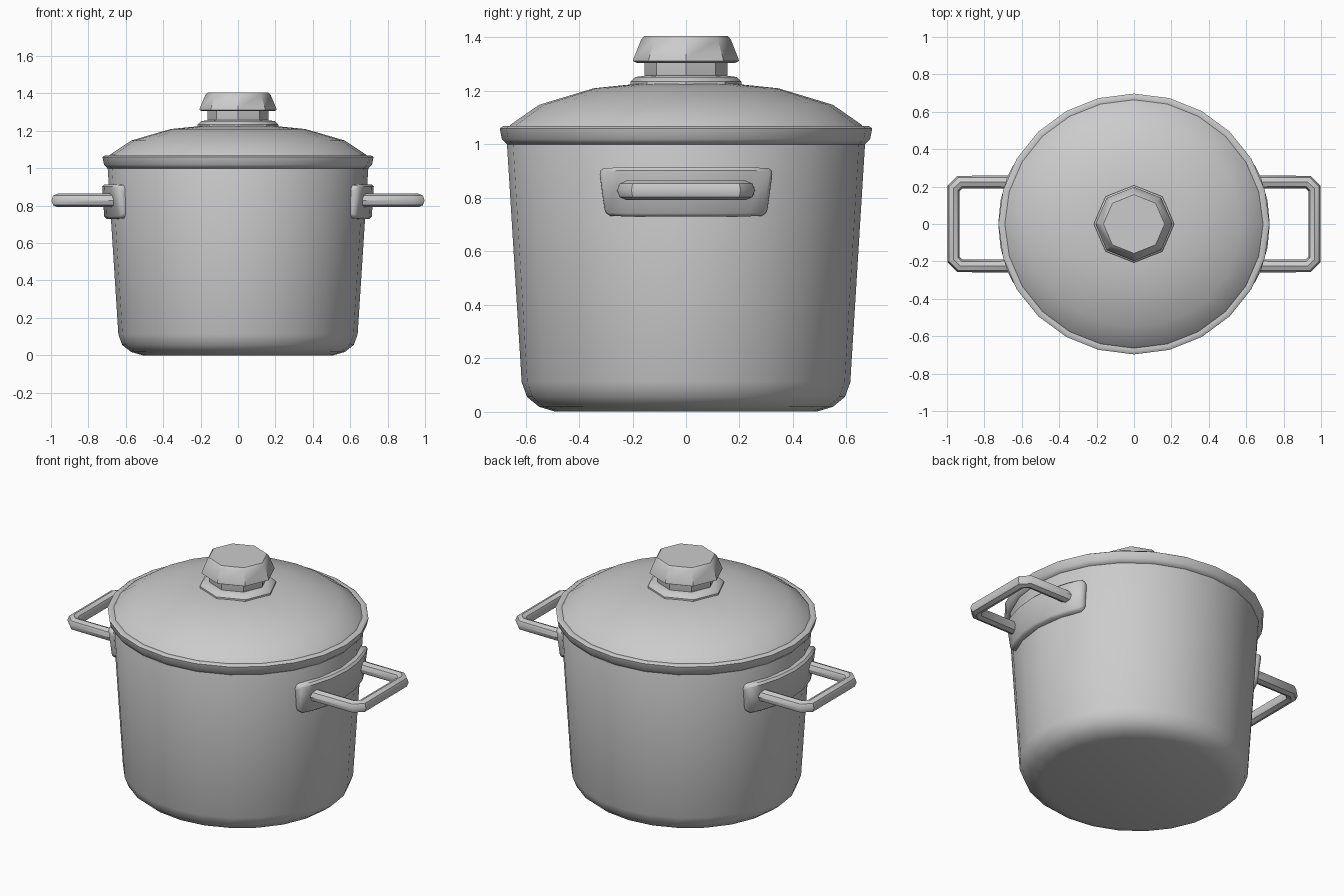
import bpy, bmesh, math

if "Cube" in bpy.data.objects:
    bpy.data.objects.remove(bpy.data.objects["Cube"])

X_SCALE = 1.04      # pot is slightly wider along x
HANDLE_Z = 0.825


def finish(name, mesh, angle):
    obj = bpy.data.objects.new(name, mesh)
    bpy.context.collection.objects.link(obj)
    mesh.shade_smooth()
    mesh.set_sharp_from_angle(angle=math.radians(angle))
    return obj


def mesh_from_bm(name, bm):
    bmesh.ops.recalc_face_normals(bm, faces=bm.faces[:])
    mesh = bpy.data.meshes.new(name)
    bm.to_mesh(mesh)
    bm.free()
    return mesh


def bridge_rings(bm, rings):
    n = len(rings[0])
    for a, b in zip(rings, rings[1:]):
        for i in range(n):
            j = (i + 1) % n
            bm.faces.new((a[i], a[j], b[j], b[i]))
    bm.faces.new(rings[0])
    bm.faces.new(rings[-1])


def lathe(name, profile, sides, angle=40):
    bm = bmesh.new()
    rings = []
    for r, z in profile:
        ts = [2 * math.pi * i / sides for i in range(sides)]
        rings.append([bm.verts.new((r * X_SCALE * math.cos(t), r * math.sin(t), z)) for t in ts])
    bridge_rings(bm, rings)
    return finish(name, mesh_from_bm(name, bm), angle)


def wall_radius(z):
    return 0.615 + 0.055 * (z - 0.11) / 0.89


# Pot body, closed by the lid
lathe("pot_body", [(0.49, 0.0), (0.55, 0.018), (0.595, 0.055), (0.615, 0.11),
                   (0.67, 1.0), (0.66, 1.03)], 24, 50)

# Domed lid with rolled rim
lathe("lid", [(0.63, 1.0), (0.67, 1.0), (0.689, 1.02), (0.697, 1.06), (0.685, 1.068),
              (0.664, 1.064), (0.655, 1.075), (0.55, 1.148), (0.345, 1.21),
              (0.19, 1.226)], 24, 50)

# Octagonal collar and knob
lathe("knob_collar", [(0.207, 1.21), (0.207, 1.235), (0.19, 1.252), (0.155, 1.257)], 8)
lathe("knob_neck", [(0.15, 1.24), (0.156, 1.26), (0.156, 1.32)], 8)
lathe("knob", [(0.185, 1.305), (0.198, 1.312), (0.196, 1.322), (0.168, 1.392),
               (0.157, 1.405)], 8)


def mount_plate(name, side):
    # columns across the plate: y, half height, thickness
    half = [(0.316, 0.065, 0.012), (0.31, 0.078, 0.024), (0.296, 0.089, 0.032),
            (0.23, 0.092, 0.034), (0.12, 0.092, 0.034)]
    cols = [(-y, h, d) for y, h, d in half] + [(0, 0.092, 0.034)] + half[::-1]
    bm = bmesh.new()
    rings = []
    for y, h, d in cols:
        section = [(-0.02, -h), (d * 0.65, -h), (d, -h + 0.012),
                   (d, h - 0.012), (d * 0.65, h), (-0.02, h)]
        ring = []
        for depth, dz in section:
            z = HANDLE_Z - 0.003 + dz
            t = math.asin(y / 0.659)     # wrap around the wall
            r = wall_radius(z) + depth
            yy = y * (1 + 0.35 * dz)
            ring.append(bm.verts.new((side * r * X_SCALE * math.cos(t), yy * r / 0.675, z)))
        rings.append(ring)
    bridge_rings(bm, rings)
    finish(name, mesh_from_bm(name, bm), 45)


def handle(name, side):
    path = [(0.61, 0.224), (0.93, 0.224), (0.965, 0.19)]
    path += [(x, -y) for x, y in path[::-1]]
    curve = bpy.data.curves.new(name + "_path", 'CURVE')
    curve.dimensions = '3D'
    curve.bevel_depth = 0.036
    curve.bevel_resolution = 2
    curve.use_fill_caps = True
    spline = curve.splines.new('POLY')
    spline.points.add(len(path) - 1)
    for p, (x, y) in zip(spline.points, path):
        p.co = (side * x, y, HANDLE_Z + 0.003, 1)
    temp = bpy.data.objects.new(name + "_path", curve)
    bpy.context.collection.objects.link(temp)
    bpy.context.view_layer.update()
    deps = bpy.context.evaluated_depsgraph_get()
    mesh = bpy.data.meshes.new_from_object(temp.evaluated_get(deps))
    bpy.data.objects.remove(temp)
    finish(name, mesh, 42)


# Handles and their curved mounting plates on both sides
for label, side in (("right", 1), ("left", -1)):
    mount_plate(label + "_handle_plate", side)
    handle(label + "_handle", side)
